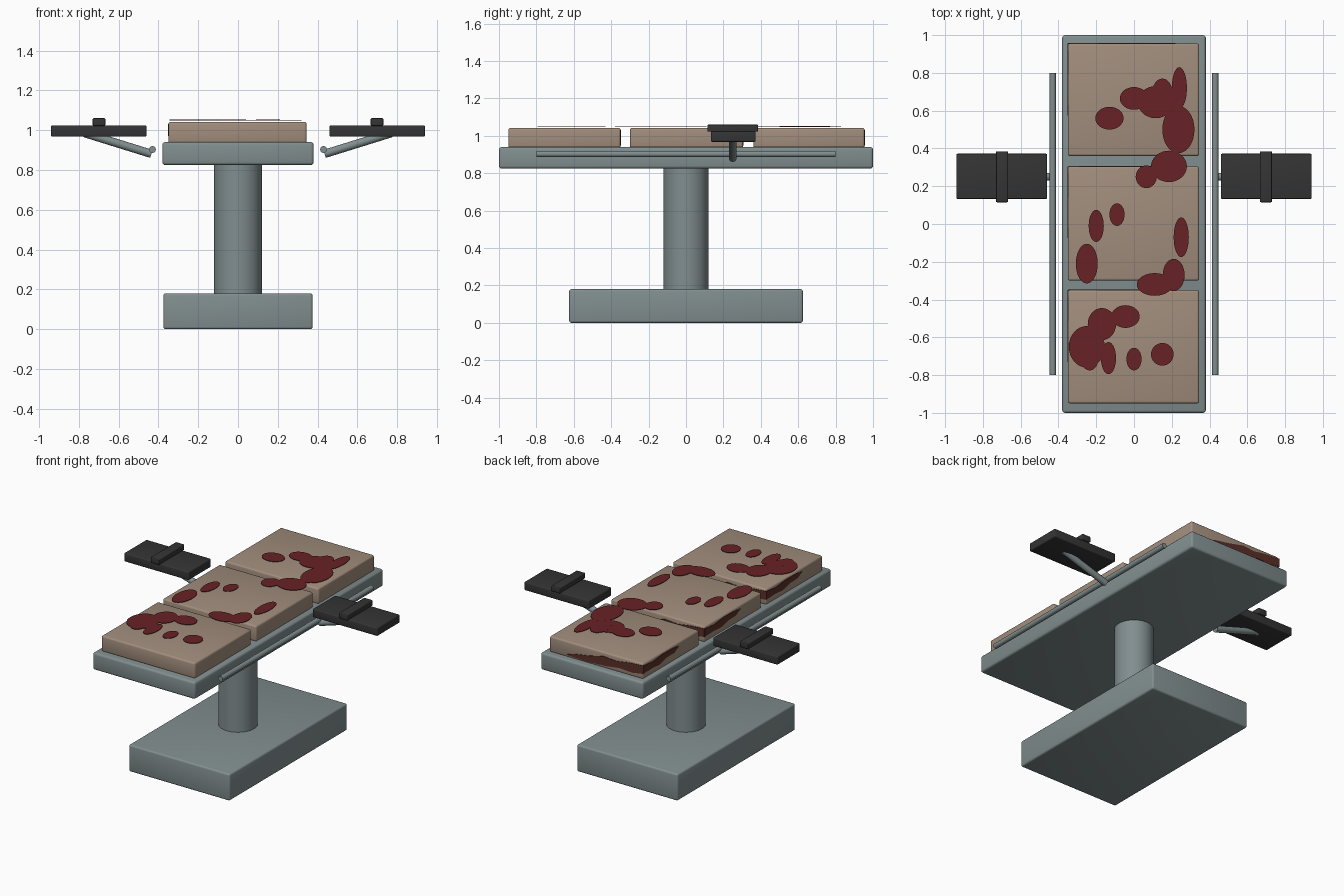
import bpy, bmesh, math
from mathutils import Vector, Matrix

if "Cube" in bpy.data.objects:
    bpy.data.objects.remove(bpy.data.objects["Cube"])


def material(name, rgb):
    m = bpy.data.materials.new(name)
    m.diffuse_color = (*rgb, 1)
    m.use_nodes = True
    m.node_tree.nodes["Principled BSDF"].inputs["Base Color"].default_value = m.diffuse_color
    return m


STEEL = material("grey steel", (0.22, 0.27, 0.275))
PAD = material("tan padding", (0.36, 0.27, 0.205))
RED = material("dark red stain", (0.14, 0.016, 0.019))
BROWN = material("dried brown stain", (0.10, 0.028, 0.02))
BLACK = material("black vinyl", (0.035, 0.035, 0.035))


def finish(name, bm, mat):
    bmesh.ops.recalc_face_normals(bm, faces=bm.faces)
    me = bpy.data.meshes.new(name)
    bm.to_mesh(me)
    bm.free()
    me.materials.append(mat)
    ob = bpy.data.objects.new(name, me)
    bpy.context.collection.objects.link(ob)
    bpy.ops.object.select_all(action='DESELECT')
    ob.select_set(True)
    bpy.context.view_layer.objects.active = ob
    bpy.ops.object.shade_smooth_by_angle(angle=math.radians(35))
    return ob


def box(name, x, y, z, mat, bevel):
    """Bevelled box from (min, max) pairs."""
    bm = bmesh.new()
    bmesh.ops.create_cube(bm, size=1)
    for v in bm.verts:
        v.co = [(r[0] + r[1]) / 2 + c * (r[1] - r[0]) for r, c in zip((x, y, z), v.co)]
    bmesh.ops.bevel(bm, geom=bm.edges[:], offset=bevel, segments=3, profile=0.5, affect='EDGES')
    return finish(name, bm, mat)


def rod(name, a, b, radius, mat, sides=32):
    """Cylinder between two points."""
    a, b = Vector(a), Vector(b)
    rot = (b - a).to_track_quat('Z', 'Y').to_matrix().to_4x4()
    bm = bmesh.new()
    bmesh.ops.create_cone(bm, cap_ends=True, segments=sides, radius1=radius, radius2=radius,
                          depth=(b - a).length, matrix=Matrix.Translation((a + b) / 2) @ rot)
    return finish(name, bm, mat)


def plate(name, points, offset, mat):
    """Thin plate: outline extruded along offset."""
    bm = bmesh.new()
    face = bm.faces.new([bm.verts.new(p) for p in points])
    out = bmesh.ops.extrude_face_region(bm, geom=[face])
    moved = [g for g in out["geom"] if isinstance(g, bmesh.types.BMVert)]
    bmesh.ops.translate(bm, verts=moved, vec=offset)
    return finish(name, bm, mat)


# pedestal and table frame
box("base", (-.375, .375), (-.625, .625), (0, .18), STEEL, .012)
rod("column", (0, 0, .17), (0, 0, .84), .12, STEEL, 48)
box("table_frame", (-.38, .38), (-1, 1), (.825, .94), STEEL, .014)

# cushions with dried stains running down the back and left sides
BACK = [(.22, .953), (.16, .972), (.05, .99), (-.06, 1.015), (-.15, 1.008), (-.24, 1.022), (-.35, 1.03),
        (-.35, .975), (-.27, .962), (-.18, .968), (-.08, .955), (.06, .947)]
SIDE = [(0, 1.03), (.1, 1.018), (.2, 1.03), (.31, 1.028), (.38, 1.018), (.33, .992),
        (.25, .99), (.17, .972), (.09, .978), (0, .975)]
for part, y0, y1 in (("leg", -.95, -.35), ("seat", -.30, .305), ("head", .36, .955)):
    box(part + "_cushion", (-.35, .345), (y0, y1), (.935, 1.042), PAD, .012)
    plate(part + "_back_stain", [(x, y1 - .001, z) for x, z in BACK], (0, .004, 0), BROWN)
    plate(part + "_side_stain", [(-.349, y1 - t, z) for t, z in SIDE], (-.004, 0, 0), BROWN)

# oval stains on top: centre x, centre y, radius x, radius y
STAINS = [(-.13, .56, .075, .06), (0, .665, .075, .06), (.115, .645, .095, .085), (.15, .69, .055, .08),
          (.2, .66, .05, .06), (.24, .72, .04, .11), (.235, .5, .085, .125), (.185, .305, .095, .083),
          (.065, .25, .056, .06), (-.09, .05, .04, .06), (-.2, -.01, .04, .085), (-.25, -.21, .058, .105),
          (.25, -.07, .04, .105), (.21, -.27, .058, .085), (.11, -.32, .095, .06),
          (-.045, -.49, .075, .06), (-.17, -.53, .075, .085), (-.25, -.65, .095, .11),
          (-.235, -.72, .045, .055), (-.135, -.71, .04, .085), (0, -.715, .04, .06), (.15, -.69, .06, .06)]
for i, (cx, cy, rx, ry) in enumerate(STAINS):
    ring = [math.tau * k / 32 for k in range(32)]
    plate(f"top_stain_{i + 1}", [(cx + rx * math.cos(a), cy + ry * math.sin(a), 1.048 + i * .0001) for a in ring],
          (0, 0, .003), RED)

# side rails, arm boards, straps and supports
for side, s in (("left", -1), ("right", 1)):
    rod(side + "_rail", (s * .43, -.8, .903), (s * .43, .8, .903), .017, STEEL, 24)
    rod(side + "_arm_support", (s * .435, .25, .881), (s * .77, .25, .985), .021, STEEL, 24)
    box(side + "_arm_board", sorted((s * .46, s * .94)), (.133, .372), (.968, 1.024), BLACK, .006)
    box(side + "_arm_strap", sorted((s * .667, s * .73)), (.115, .385), (1.022, 1.06), BLACK, .005)
